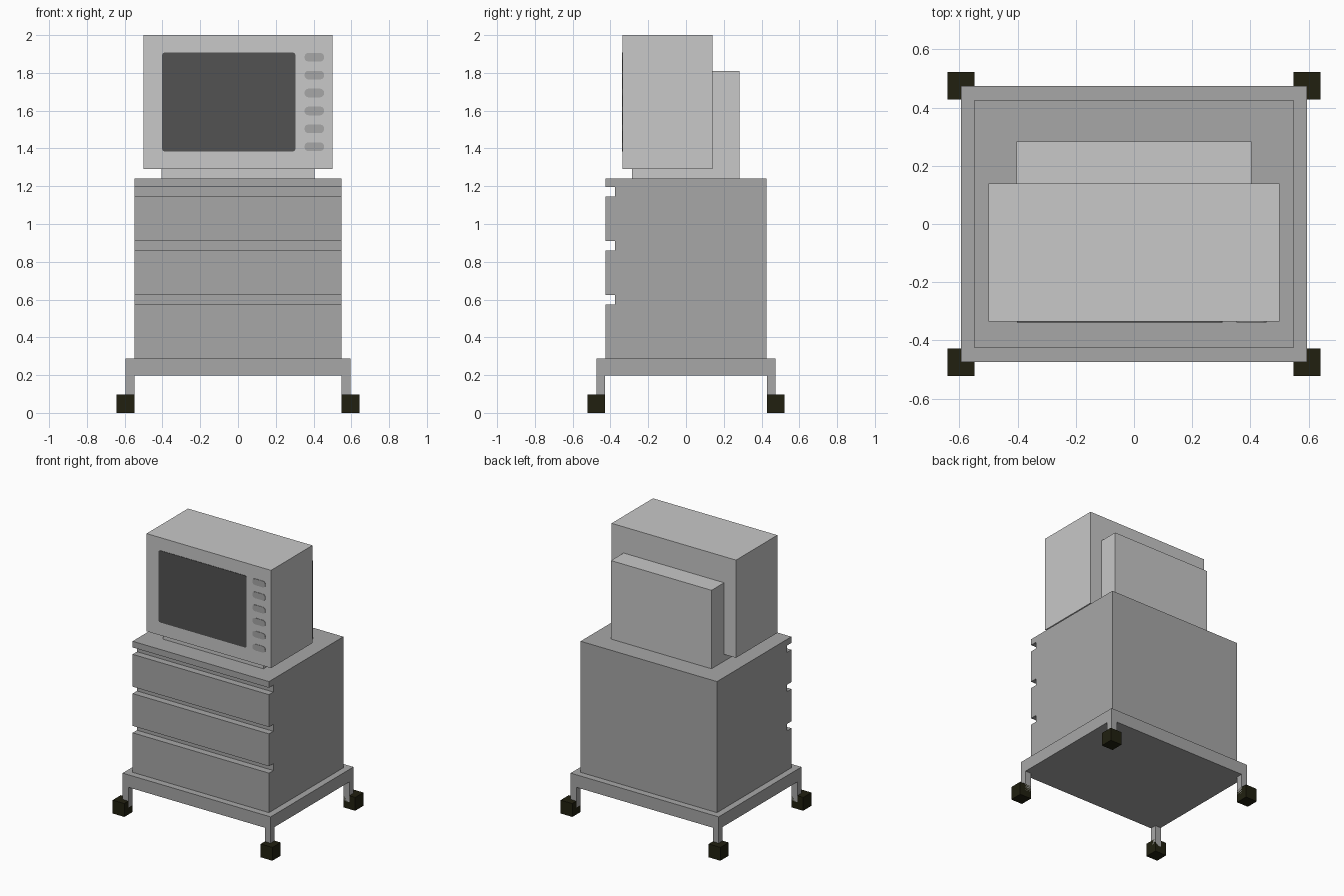
import bpy, bmesh, math

if "Cube" in bpy.data.objects:
    bpy.data.objects.remove(bpy.data.objects["Cube"])


def material(name, rgb):
    m = bpy.data.materials.new(name)
    m.diffuse_color = (*rgb, 1)
    m.use_nodes = True
    m.node_tree.nodes["Principled BSDF"].inputs["Base Color"].default_value = m.diffuse_color
    return m


light = material("light grey casing", (0.58, 0.58, 0.58))
mid = material("mid grey cabinet", (0.386, 0.386, 0.386))
dark = material("dark grey screen", (0.084, 0.084, 0.084))
rubber = material("black rubber", (0.015, 0.0145, 0.005))


def finish(name, bm, mat):
    bmesh.ops.recalc_face_normals(bm, faces=bm.faces)
    me = bpy.data.meshes.new(name)
    bm.to_mesh(me)
    bm.free()
    me.materials.append(mat)
    ob = bpy.data.objects.new(name, me)
    bpy.context.collection.objects.link(ob)
    return ob


def prism(name, pts, vec, mat):
    """Extrude a flat outline along vec."""
    bm = bmesh.new()
    f = bm.faces.new([bm.verts.new(p) for p in pts])
    r = bmesh.ops.extrude_face_region(bm, geom=[f])
    bmesh.ops.translate(bm, vec=vec, verts=[v for v in r["geom"] if isinstance(v, bmesh.types.BMVert)])
    return finish(name, bm, mat)


def box(name, x, y, z, mat):
    pts = [(x[0], y[0], z[0]), (x[1], y[0], z[0]), (x[1], y[1], z[0]), (x[0], y[1], z[0])]
    return prism(name, pts, (0, 0, z[1] - z[0]), mat)


def rounded_plate(name, cx, cz, w, h, r, y, mat, seg=3):
    """Thin plate with rounded corners facing -y."""
    pts = []
    for i, (sx, sz) in enumerate([(1, 1), (-1, 1), (-1, -1), (1, -1)]):
        for k in range(seg + 1):
            a = math.pi / 2 * (i + k / seg)
            pts.append((cx + sx * (w / 2 - r) + r * math.cos(a), y,
                        cz + sz * (h / 2 - r) + r * math.sin(a)))
    return prism(name, pts, (0, -0.003, 0), mat)


# Cabinet: side profile with three handle grooves
front, depth = -0.427, 0.05
profile = [(front, 0.28)]
for z in (0.575, 0.86, 1.145):
    profile += [(front, z), (front + depth, z), (front + depth, z + 0.05), (front, z + 0.05)]
profile += [(front, 1.24), (0.427, 1.24), (0.427, 0.28)]
prism("drawer_cabinet", [(-0.548, y, z) for y, z in profile], (1.096, 0, 0), mid)

# Base tray, legs and casters
box("base_tray", (-0.595, 0.595), (-0.475, 0.475), (0.197, 0.288), mid)
for sx, nx in ((-1, "left"), (1, "right")):
    for sy, ny in ((-1, "front"), (1, "back")):
        cx, cy = sx * 0.595, sy * 0.475
        box(f"leg_{ny}_{nx}", sorted((cx, cx - sx * 0.047)), sorted((cy, cy - sy * 0.047)), (0.05, 0.197), mid)
        box(f"caster_{ny}_{nx}", (cx - 0.047, cx + 0.047), (cy - 0.047, cy + 0.047), (0, 0.097), rubber)

# Monitor: casing and the narrower stand with rear housing
box("monitor_casing", (-0.5, 0.5), (-0.335, 0.14), (1.29, 2.0), light)
box("monitor_rear_housing", (-0.404, 0.404), (-0.285, 0.284), (1.24, 1.81), light)

# Screen and control buttons
rounded_plate("screen", -0.049, 1.646, 0.706, 0.522, 0.012, -0.335, dark)
for i in range(6):
    rounded_plate(f"button_{i + 1}", 0.404, 1.409 + 0.0948 * i, 0.104, 0.046, 0.021, -0.335, mid)
